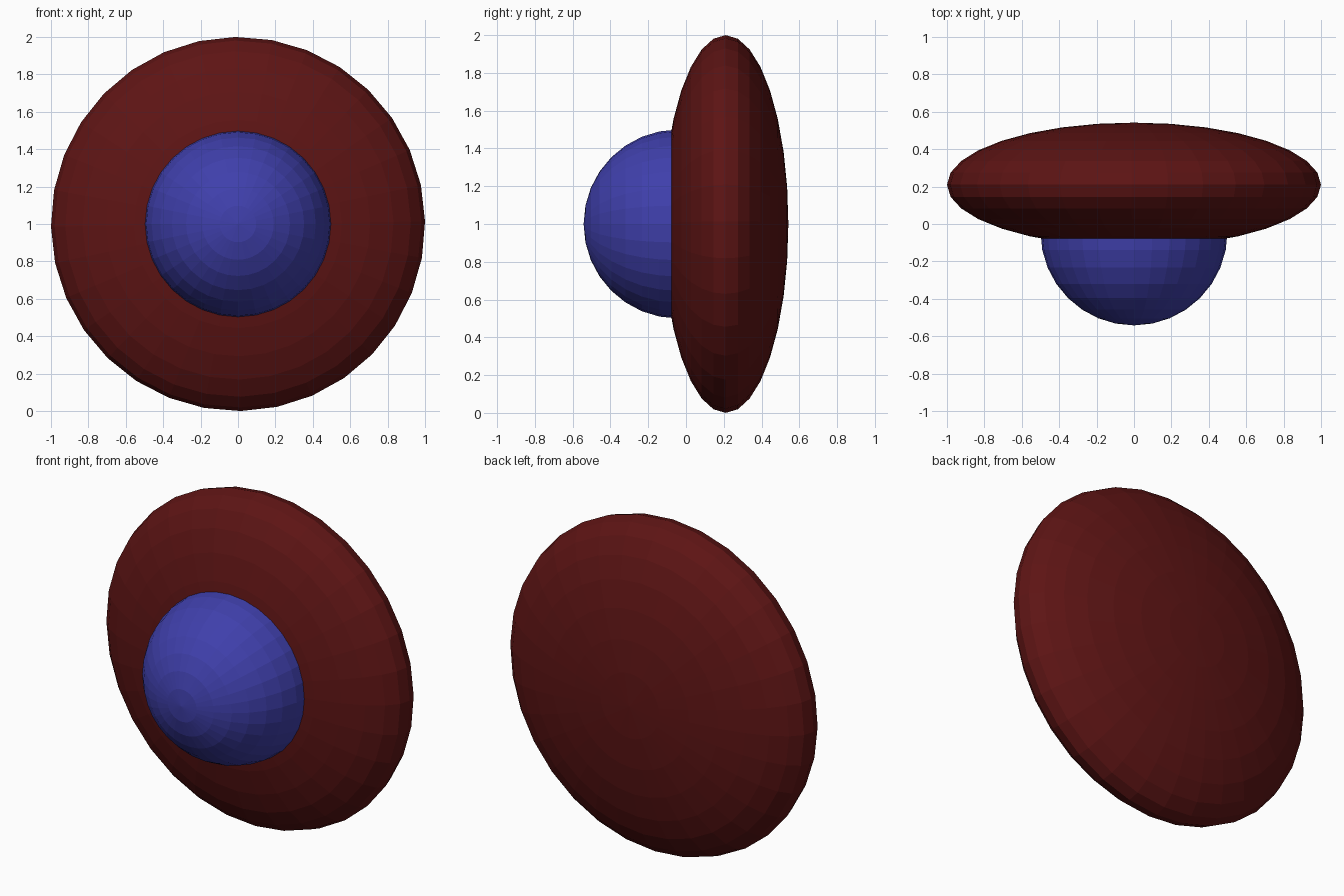
import bpy, bmesh
from math import radians
from mathutils import Matrix

if "Cube" in bpy.data.objects:
    bpy.data.objects.remove(bpy.data.objects["Cube"])


def material(name, rgb):
    m = bpy.data.materials.new(name)
    m.diffuse_color = (*rgb, 1.0)
    m.use_nodes = True
    m.node_tree.nodes["Principled BSDF"].inputs["Base Color"].default_value = m.diffuse_color
    return m


def ball(name, y, radius, depth, turn, mat):
    """Flat-faced sphere with its poles along y, squashed to a half-depth."""
    bm = bmesh.new()
    bmesh.ops.create_uvsphere(bm, u_segments=32, v_segments=16, radius=1.0)
    shape = (Matrix.Translation((0, y, 1.0))
             @ Matrix.Diagonal((radius, depth, radius, 1.0))
             @ Matrix.Rotation(radians(90), 4, 'X')
             @ Matrix.Rotation(radians(turn), 4, 'Z'))
    bm.transform(shape)
    me = bpy.data.meshes.new(name)
    bm.to_mesh(me)
    bm.free()
    me.materials.append(mat)
    ob = bpy.data.objects.new(name, me)
    bpy.context.collection.objects.link(ob)
    return ob


red = material("dark_red", (0.11, 0.007, 0.007))
blue = material("blue", (0.05, 0.05, 0.41))

# Flattened disc standing upright at the back
ball("disc_body", 0.21, 1.0, 0.332, 0.8, red)
# Round dome sunk into the front of the disc
ball("front_dome", -0.042, 0.5, 0.5, 0.0, blue)
